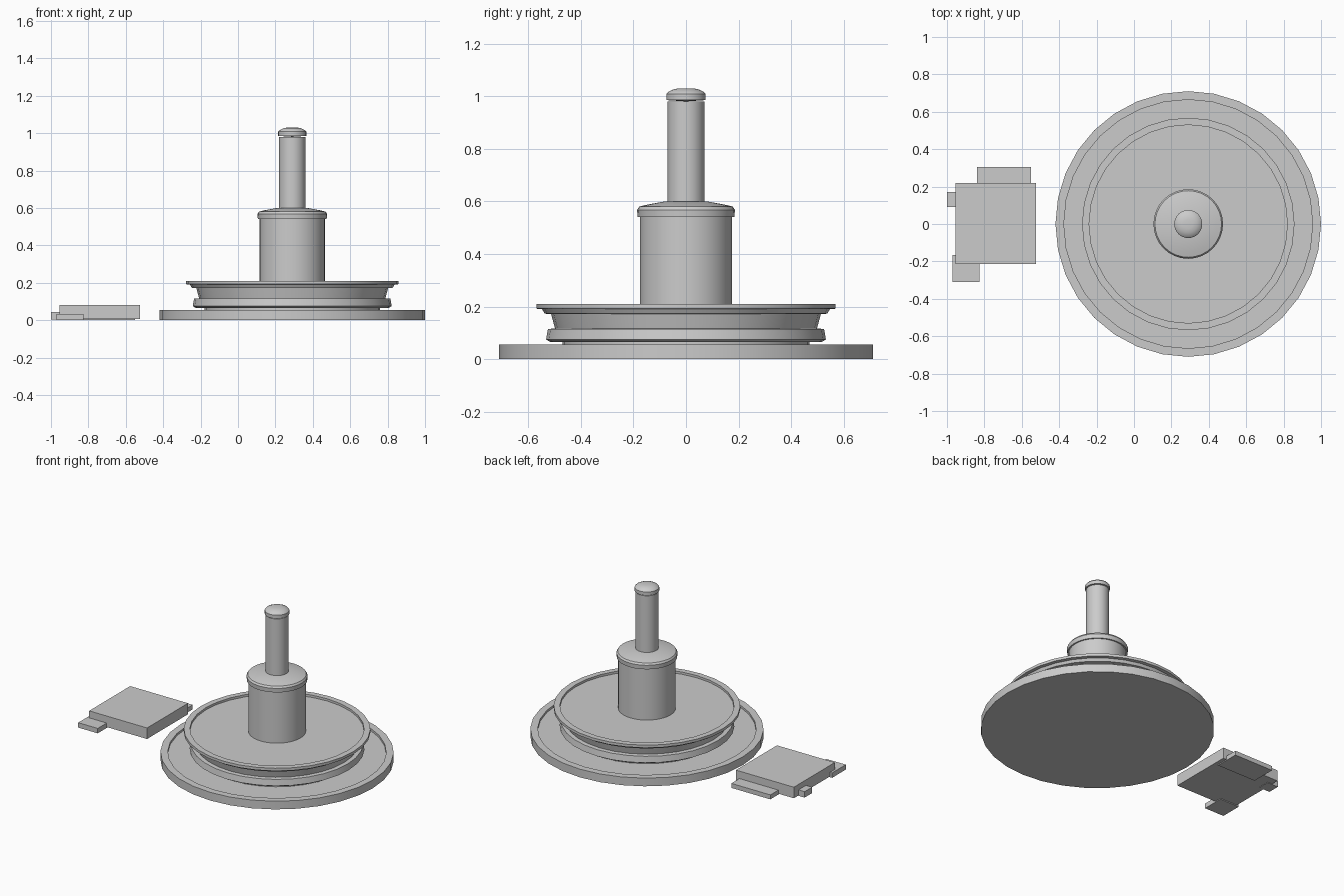
import bpy, bmesh, math

cube = bpy.data.objects.get("Cube")
if cube:
    bpy.data.objects.remove(cube)

grey = bpy.data.materials.new("plain grey")
grey.use_nodes = True
grey.diffuse_color = (0.6, 0.6, 0.6, 1)
grey.node_tree.nodes["Principled BSDF"].inputs["Base Color"].default_value = (0.6, 0.6, 0.6, 1)

CENTRE_X = 0.29


def add_object(name, bm):
    bmesh.ops.recalc_face_normals(bm, faces=bm.faces)
    mesh = bpy.data.meshes.new(name)
    bm.to_mesh(mesh)
    bm.free()
    mesh.materials.append(grey)
    obj = bpy.data.objects.new(name, mesh)
    bpy.context.collection.objects.link(obj)
    return obj


def lathe(name, profile, sides=32):
    """Spin a (radius, height) profile round the stand's axis; ends close on the axis."""
    bm = bmesh.new()
    verts = [bm.verts.new((r, 0, z)) for r, z in profile]
    edges = [bm.edges.new(pair) for pair in zip(verts, verts[1:])]
    bmesh.ops.spin(bm, geom=verts + edges, axis=(0, 0, 1), cent=(0, 0, 0),
                   angle=math.tau, steps=sides, use_duplicate=False)
    bmesh.ops.remove_doubles(bm, verts=bm.verts, dist=0.0005)
    obj = add_object(name, bm)
    obj.location.x = CENTRE_X
    bpy.ops.object.select_all(action="DESELECT")
    obj.select_set(True)
    bpy.context.view_layer.objects.active = obj
    bpy.ops.object.shade_smooth_by_angle(angle=math.radians(30))
    return obj


def box(name, low, high):
    bm = bmesh.new()
    bmesh.ops.create_cube(bm, size=1)
    for v in bm.verts:
        v.co = [(a + b) / 2 + c * (b - a) for a, b, c in zip(low, high, v.co)]
    return add_object(name, bm)


# Base plate with a shallow recess inside its rim
lathe("base_plate", [(0, 0), (0.71, 0), (0.71, 0.055), (0.665, 0.055),
                     (0.665, 0.04), (0, 0.04)])

# Grooved turntable on a short neck, with a raised lip round the top
lathe("turntable", [(0, 0.04), (0.47, 0.04), (0.47, 0.065), (0.515, 0.065),
                    (0.532, 0.075), (0.525, 0.115), (0.498, 0.117),
                    (0.513, 0.172), (0.537, 0.173), (0.547, 0.19),
                    (0.568, 0.192), (0.568, 0.21), (0.53, 0.21),
                    (0.53, 0.195), (0, 0.195)])

# Wide column with an overhanging cap
lathe("lower_column", [(0, 0.19), (0.175, 0.19), (0.175, 0.54), (0, 0.54)])
lathe("lower_cap", [(0, 0.54), (0.184, 0.54), (0.186, 0.568), (0.178, 0.58),
                    (0.15, 0.587), (0.08, 0.6), (0, 0.6)])

# Thin column with a rounded cap
lathe("upper_column", [(0, 0.59), (0.07, 0.59), (0.07, 0.98), (0, 0.98)])
lathe("upper_cap", [(0, 0.98), (0.075, 0.985), (0.075, 1.008), (0.068, 1.016),
                    (0.047, 1.026), (0.025, 1.03), (0, 1.03)])

# Separate flat case with plates set into its underside
box("case", (-0.955, -0.215, 0.006), (-0.525, 0.22, 0.08))
box("back_plate", (-0.84, 0.14, 0), (-0.55, 0.305, 0.03))
box("front_tab", (-0.97, -0.31, 0), (-0.825, -0.165, 0.033))
box("side_tab", (-1.0, 0.09, 0.003), (-0.92, 0.17, 0.043))
